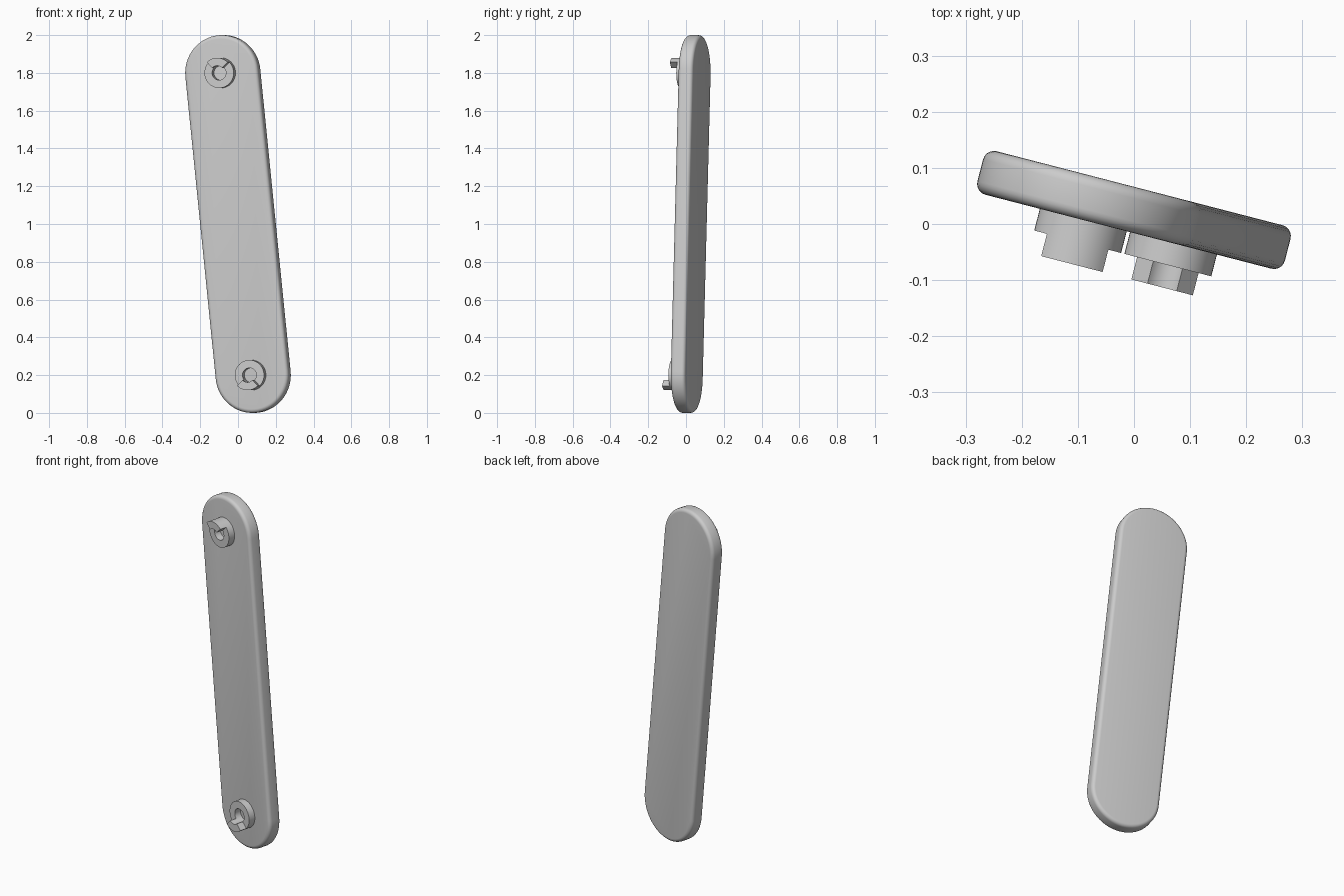
import bpy, bmesh
from math import sin, cos, pi, radians, atan2

if "Cube" in bpy.data.objects:
    bpy.data.objects.remove(bpy.data.objects["Cube"], do_unlink=True)

HALF_T = 0.04                 # half the plate thickness
END_X, END_Z = 0.083, 0.8     # end centres, measured from the plate centre
RADIUS = 0.2

grey = bpy.data.materials.new("grey")
grey.use_nodes = True
grey.diffuse_color = (0.6, 0.6, 0.6, 1)
grey.node_tree.nodes["Principled BSDF"].inputs["Base Color"].default_value = grey.diffuse_color


def extrude(name, faces, y0, y1, bevel=0):
    """Extrude flat (x, z) faces from y0 to y1 and place the part on the turned plate."""
    bm = bmesh.new()
    for pts in faces:
        bm.faces.new([bm.verts.new((x, y0, z)) for x, z in pts])
    bmesh.ops.remove_doubles(bm, verts=bm.verts[:], dist=1e-5)
    top = bmesh.ops.extrude_face_region(bm, geom=bm.faces[:], use_keep_orig=True)["geom"]
    bmesh.ops.translate(bm, vec=(0, y1 - y0, 0),
                        verts=[g for g in top if isinstance(g, bmesh.types.BMVert)])
    bmesh.ops.recalc_face_normals(bm, faces=bm.faces[:])
    mesh = bpy.data.meshes.new(name)
    bm.to_mesh(mesh)
    bm.free()
    mesh.materials.append(grey)
    obj = bpy.data.objects.new(name, mesh)
    bpy.context.collection.objects.link(obj)
    obj.location = (0, 0.025, 1)
    obj.rotation_euler.z = radians(-14.5)
    bpy.ops.object.select_all(action="DESELECT")
    obj.select_set(True)
    bpy.context.view_layer.objects.active = obj
    if bevel:
        mod = obj.modifiers.new("rounded_edges", "BEVEL")
        mod.width, mod.segments = bevel, 5
        mod.limit_method, mod.angle_limit = "ANGLE", radians(40)
        bpy.ops.object.modifier_apply(modifier=mod.name)
    bpy.ops.object.shade_smooth_by_angle(angle=radians(35))
    return obj


def ring(cx, cz, r_in, r_out, start, end, steps):
    """Quads of a flat ring, or of a sector of one."""
    def at(r, i):
        a = start + (end - start) * i / steps
        return cx + r * cos(a), cz + r * sin(a)
    return [[at(r_in, i), at(r_out, i), at(r_out, i + 1), at(r_in, i + 1)]
            for i in range(steps)]


# Leaning plate with round ends
lean = atan2(END_X, END_Z)
outline = []
for side in (1, -1):
    for i in range(33):
        a = lean + pi * i / 32 + (0 if side > 0 else pi)
        outline.append((-side * END_X + RADIUS * cos(a), side * END_Z + RADIUS * sin(a)))
extrude("plate", [outline], -HALF_T, HALF_T, bevel=0.02)

# Hollow boss at each end, with a quarter-ring tab pointing outwards
for label, side in (("upper", 1), ("lower", -1)):
    cx, cz = -side * END_X, side * END_Z
    extrude(label + "_boss", ring(cx, cz, 0.038, 0.08, 0, 2 * pi, 48),
            -HALF_T + 0.005, -HALF_T - 0.04)
    mid = side * pi / 2
    extrude(label + "_tab", ring(cx, cz, 0.038, 0.08, mid - pi / 4, mid + pi / 4, 12),
            -HALF_T - 0.04, -HALF_T - 0.081)
